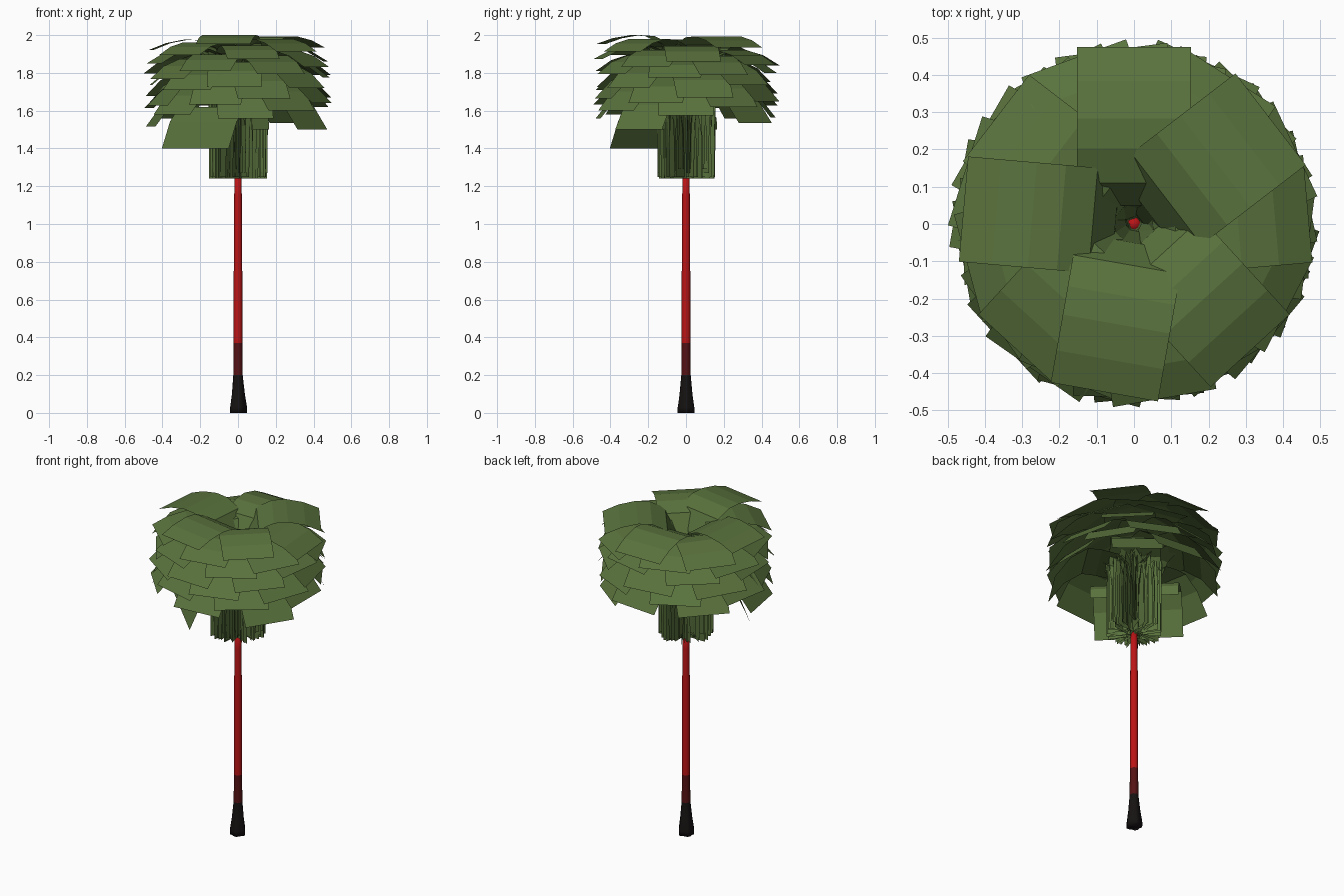
import bpy, bmesh, math, random
from mathutils import Vector

if "Cube" in bpy.data.objects:
    bpy.data.objects.remove(bpy.data.objects["Cube"])

random.seed(4)


def material(name, rgb):
    m = bpy.data.materials.new(name)
    m.diffuse_color = (*rgb, 1)
    m.use_nodes = True
    m.node_tree.nodes["Principled BSDF"].inputs["Base Color"].default_value = m.diffuse_color
    return m


leaf_green = material("leaf green", (0.1, 0.168, 0.046))
stem_red = material("stem red", (0.5, 0.007, 0.008))
dark_red = material("dark red", (0.09, 0.006, 0.007))
root_black = material("root black", (0.008, 0.006, 0.006))


def make_object(name, bm, mats):
    me = bpy.data.meshes.new(name)
    bm.to_mesh(me)
    bm.free()
    ob = bpy.data.objects.new(name, me)
    bpy.context.collection.objects.link(ob)
    for m in mats:
        me.materials.append(m)
    return ob


# Trunk: slim stem with a lobed, flared foot; coloured by height
SIDES = 16
rings = [(0, 0.043), (0.03, 0.043), (0.1, 0.034), (0.2, 0.025), (0.37, 0.023),
         (0.6, 0.023), (0.9, 0.022), (1.15, 0.02), (1.3, 0.018)]
bm = bmesh.new()
loops = []
for z, r in rings:
    lobe = 0.13 * max(0, 1 - z / 0.2)
    loop = []
    for i in range(SIDES):
        a = math.tau * i / SIDES
        rr = r * (1 + lobe * math.cos(5 * a))
        loop.append(bm.verts.new((rr * math.cos(a), rr * math.sin(a), z)))
    loops.append(loop)
for lo, hi in zip(loops, loops[1:]):
    for i in range(SIDES):
        j = (i + 1) % SIDES
        bm.faces.new((lo[i], lo[j], hi[j], hi[i]))
bm.faces.new(loops[0][::-1])
bm.faces.new(loops[-1])
for f in bm.faces:
    z = f.calc_center_median().z
    f.material_index = 2 if z < 0.2 else 1 if z < 0.37 else 0
    f.smooth = abs(f.normal.z) < 0.9
make_object("trunk", bm, [stem_red, dark_red, root_black])


# Fronds: wide strips that rise beside the stem, arch outward and droop
bm = bmesh.new()


def frond(angle, peak, drop, reach, width, base):
    d = Vector((math.cos(angle), math.sin(angle), 0))
    s = Vector((-d.y, d.x, 0)) * width / 2
    r0 = random.uniform(0.01, 0.035)
    h = peak - base
    path = [(r0, base), (r0 + 0.005, base + 0.5 * h), (0.05, base + 0.8 * h),
            (0.11, base + 0.94 * h), (0.2 * reach / 0.47, peak - 0.005),
            (0.28 * reach / 0.47, peak), (0.38 * reach / 0.47, peak - 0.35 * drop),
            (reach, peak - drop)]
    rows = []
    for r, z in path:
        p = d * r + Vector((0, 0, z))
        rows.append((bm.verts.new(p - s), bm.verts.new(p + s)))
    for a, b in zip(rows, rows[1:]):
        bm.faces.new((a[0], b[0], b[1], a[1]))


COUNT = 46
for k in range(COUNT):
    t = k / (COUNT - 1)
    frond(angle=math.radians(-100 + 137.5 * k),
          peak=2.0 - 0.29 * t - (random.uniform(0, 0.02) if k else 0),
          drop=0.05 + 0.13 * t + random.uniform(-0.01, 0.02),
          reach=random.uniform(0.455, 0.478),
          width=random.uniform(0.28, 0.31),
          base=random.choice((1.24, 1.25, 1.27, 1.29)))
# lowest, broadest frond
frond(math.radians(225), 1.62, 0.22, 0.32, 0.5, 1.5)
make_object("fronds", bm, [leaf_green])
